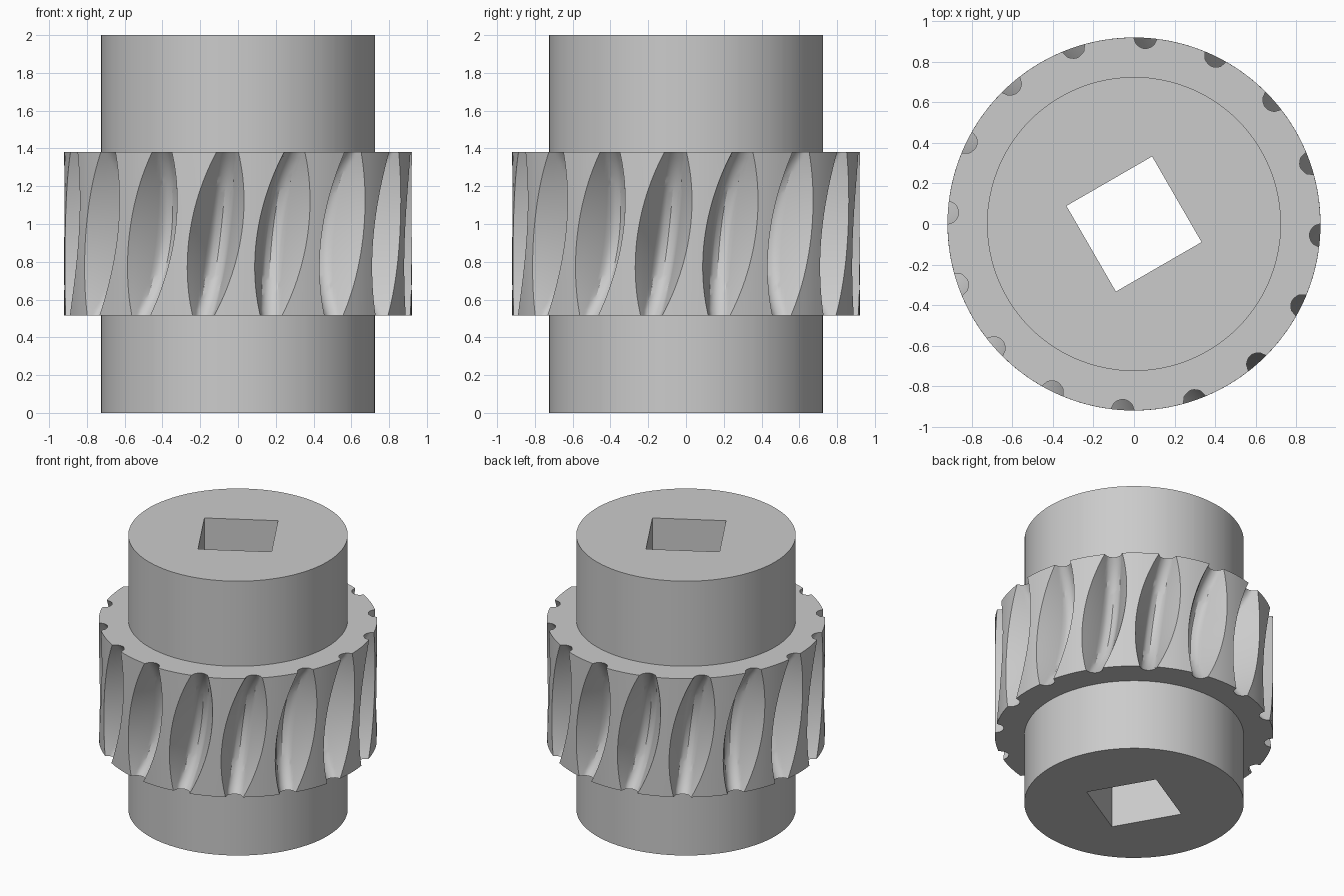
import bpy, bmesh, math

cube = bpy.data.objects.get("Cube")
if cube:
    bpy.data.objects.remove(cube, do_unlink=True)

TEETH = 16
TIP_R, HUB_R, HOLE_R = 0.92, 0.725, 0.345
HEIGHT, GEAR_BOTTOM, GEAR_TOP = 2.0, 0.515, 1.38
MID = (GEAR_BOTTOM + GEAR_TOP) / 2
HALF = (GEAR_TOP - GEAR_BOTTOM) / 2
DEPTH, CUT_R = 0.215, 0.66          # deepest cut and the radius of its throat
TWIST = math.radians(4)             # lean of each groove from middle to end
START = math.radians(-97.5)
PITCH = math.tau / TEETH
FLANK, LAND, LEVELS = 7, 4, 28


def groove_half_width(h):
    """Half width of a groove at height h above its floor."""
    rounded = 0.035 * min(1, math.sqrt(h / 0.02))
    return rounded + 0.42 * h + 0.3 * h * h


def gear_section(z):
    """Polar outline of the toothed rim at height z."""
    t = z - MID
    depth = DEPTH - (CUT_R - math.sqrt(CUT_R ** 2 - t * t))
    lean = START + TWIST * t / HALF
    flank = []
    for i in range(1, FLANK + 1):
        h = depth * (i / FLANK) ** 1.6
        r = TIP_R - depth + h
        flank.append((groove_half_width(h) / r, r))
    edge = flank[-1][0]
    land = [(edge + (PITCH - 2 * edge) * i / LAND, TIP_R) for i in range(1, LAND)]
    tooth = [(-a, r) for a, r in reversed(flank)] + [(0, TIP_R - depth)] + flank + land
    return [(lean + k * PITCH + a, r) for k in range(TEETH) for a, r in tooth]


def add_loop(bm, polar, z):
    return [bm.verts.new((r * math.cos(a), r * math.sin(a), z)) for a, r in polar]


def bridge(bm, low, high):
    n = len(low)
    for i in range(n):
        j = (i + 1) % n
        bm.faces.new((low[i], low[j], high[j], high[i]))


def loop_edges(bm, loop):
    return [bm.edges.get((loop[i - 1], loop[i])) for i in range(len(loop))]


bm = bmesh.new()

# Outer skin: lower hub, throated helical teeth, upper hub
def hub_loop(z, like):
    return add_loop(bm, [(a, HUB_R) for a, r in gear_section(like)], z)

loops = [hub_loop(0, GEAR_BOTTOM), hub_loop(GEAR_BOTTOM, GEAR_BOTTOM)]
for i in range(LEVELS + 1):
    z = GEAR_BOTTOM + (GEAR_TOP - GEAR_BOTTOM) * i / LEVELS
    loops.append(add_loop(bm, gear_section(z), z))
loops += [hub_loop(GEAR_TOP, GEAR_TOP), hub_loop(HEIGHT, GEAR_TOP)]
for low, high in zip(loops, loops[1:]):
    bridge(bm, low, high)

# Square through hole
square = [(math.radians(75 + 90 * k), HOLE_R) for k in range(4)]
hole_low, hole_high = add_loop(bm, square, 0), add_loop(bm, square, HEIGHT)
bridge(bm, hole_high, hole_low)

# End faces between hub and hole
for rim, hole in ((loops[0], hole_low), (loops[-1], hole_high)):
    bmesh.ops.triangle_fill(bm, use_beauty=True,
                            edges=loop_edges(bm, rim) + loop_edges(bm, hole))
bmesh.ops.recalc_face_normals(bm, faces=bm.faces)

mesh = bpy.data.meshes.new("worm_wheel")
bm.to_mesh(mesh)
bm.free()
wheel = bpy.data.objects.new("worm_wheel", mesh)
bpy.context.collection.objects.link(wheel)

# Plain grey metal
grey = bpy.data.materials.new("plain_grey")
grey.use_nodes = True
colour = (0.6, 0.6, 0.6, 1)
grey.diffuse_color = colour
grey.node_tree.nodes["Principled BSDF"].inputs["Base Color"].default_value = colour
mesh.materials.append(grey)

bpy.ops.object.select_all(action="DESELECT")
wheel.select_set(True)
bpy.context.view_layer.objects.active = wheel
bpy.ops.object.shade_smooth_by_angle(angle=math.radians(30))
